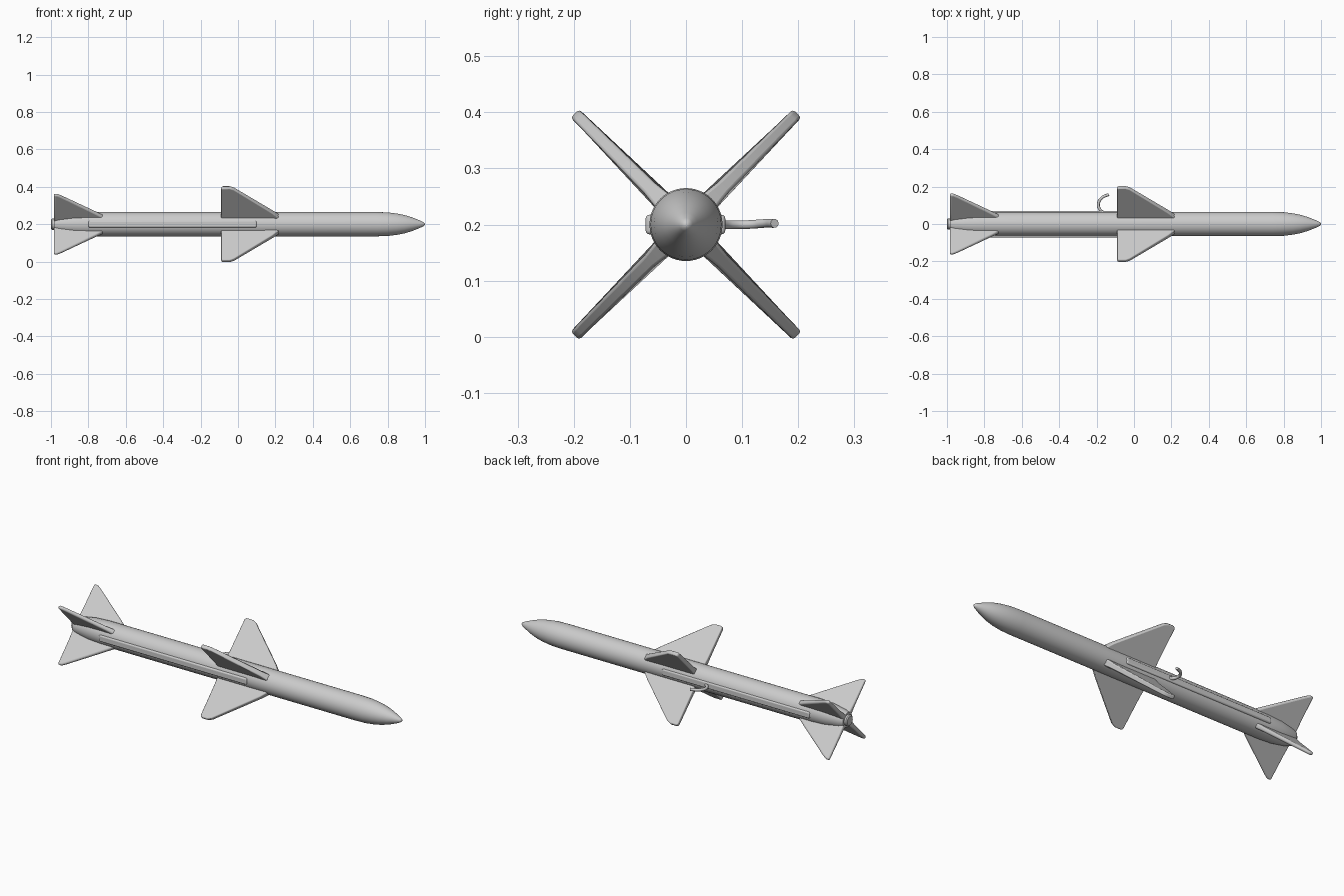
import bpy, bmesh, math
from mathutils import Matrix, Vector

if "Cube" in bpy.data.objects:
    bpy.data.objects.remove(bpy.data.objects["Cube"])

AXIS_Z = 0.2
grey = bpy.data.materials.new("light_grey")
grey.diffuse_color = (0.6, 0.6, 0.6, 1)
grey.use_nodes = True
grey.node_tree.nodes["Principled BSDF"].inputs["Base Color"].default_value = grey.diffuse_color


def finish(obj, angle=40):
    obj.data.materials.append(grey)
    bpy.ops.object.select_all(action='DESELECT')
    obj.select_set(True)
    bpy.context.view_layer.objects.active = obj
    bpy.ops.object.shade_smooth_by_angle(angle=math.radians(angle))


def mesh_object(name, bm):
    bmesh.ops.recalc_face_normals(bm, faces=bm.faces)
    mesh = bpy.data.meshes.new(name)
    bm.to_mesh(mesh)
    bm.free()
    obj = bpy.data.objects.new(name, mesh)
    bpy.context.collection.objects.link(obj)
    return obj


def lathe(name, profile, sides=48):
    """Revolve (x, radius) points about the long axis."""
    bm = bmesh.new()
    verts = [bm.verts.new((x, 0, r)) for x, r in profile]
    edges = [bm.edges.new(p) for p in zip(verts, verts[1:])]
    bmesh.ops.spin(bm, geom=verts + edges, cent=(0, 0, 0), axis=(1, 0, 0),
                   angle=2 * math.pi, steps=sides)
    bmesh.ops.remove_doubles(bm, verts=bm.verts, dist=1e-5)
    bm.transform(Matrix.Translation((0, 0, AXIS_Z)))
    obj = mesh_object(name, bm)
    finish(obj)


def fin(name, outline, turn):
    """Tapered plate from (x, radius, half thickness) points, turned about the axis."""
    bm = bmesh.new()
    sides = [[bm.verts.new((x, s * t, r)) for x, r, t in outline] for s in (-1, 1)]
    n = len(outline)
    for side in sides:
        bm.faces.new(side)
    for i in range(n):
        j = (i + 1) % n
        bm.faces.new((sides[0][i], sides[0][j], sides[1][j], sides[1][i]))
    bm.transform(Matrix.Translation((0, 0, AXIS_Z)) @ Matrix.Rotation(turn, 4, 'X'))
    obj = mesh_object(name, bm)
    bevel = obj.modifiers.new("rounded_edges", 'BEVEL')
    bevel.width = 0.008
    bevel.segments = 3
    finish(obj)


def tube(name, points, radius):
    curve = bpy.data.curves.new(name, 'CURVE')
    curve.dimensions = '3D'
    curve.bevel_depth = radius
    curve.bevel_resolution = 3
    curve.use_fill_caps = True
    spline = curve.splines.new('BEZIER')
    spline.bezier_points.add(len(points) - 1)
    for p, co in zip(spline.bezier_points, points):
        p.co = co
        p.handle_left_type = p.handle_right_type = 'AUTO'
    obj = bpy.data.objects.new(name, curve)
    bpy.context.collection.objects.link(obj)
    bpy.context.view_layer.objects.active = obj
    obj.select_set(True)
    bpy.ops.object.convert(target='MESH')
    finish(bpy.context.view_layer.objects.active)
    bpy.ops.object.select_all(action='DESELECT')


# Body with pointed nose and narrowed tail
lathe("body", [(-0.985, 0), (-0.985, 0.040), (-0.96, 0.048), (-0.88, 0.061), (-0.8, 0.065),
               (0.74, 0.065), (0.80, 0.063), (0.85, 0.057), (0.89, 0.049), (0.93, 0.037),
               (0.97, 0.021), (0.99, 0.012), (0.998, 0.006), (1.0, 0)])
# Exhaust stub
lathe("exhaust", [(-0.97, 0), (-0.97, 0.03), (-0.995, 0.03), (-1.0, 0.024), (-1.0, 0)], 24)

# Middle wings and tail fins, four of each in a cross
wing = [(-0.09, 0.04, 0.019), (-0.09, 0.095, 0.013), (-0.09, 0.272, 0.011),
        (-0.083, 0.280, 0.010), (-0.045, 0.280, 0.010), (-0.022, 0.270, 0.011),
        (0.185, 0.095, 0.013), (0.24, 0.04, 0.019)]
tail = [(-0.985, 0.03, 0.015), (-0.985, 0.09, 0.011), (-0.985, 0.226, 0.009),
        (-0.965, 0.226, 0.009), (-0.94, 0.211, 0.009), (-0.76, 0.09, 0.011),
        (-0.69, 0.04, 0.015)]
for i in range(4):
    turn = math.radians(45 + 90 * i)
    fin(f"wing_{i + 1}", wing, turn)
    fin(f"tail_fin_{i + 1}", tail, turn)

# Curved hook on the rear side of the body
tube("hook", [(-0.155, 0.055, 0.2), (-0.185, 0.082, 0.2), (-0.19, 0.11, 0.2),
              (-0.172, 0.14, 0.202), (-0.135, 0.158, 0.202)], 0.008)

# Shallow raised strips along both sides of the body
for name, y in (("front_strip", -0.062), ("rear_strip", 0.060)):
    bm = bmesh.new()
    bmesh.ops.create_cube(bm, size=1, matrix=Matrix.Translation((-0.35, y, AXIS_Z))
                          @ Matrix.Diagonal(Vector((0.9, 0.02, 0.035, 1))))
    strip = mesh_object(name, bm)
    mod = strip.modifiers.new("rounded_edges", 'BEVEL')
    mod.width = 0.007
    mod.segments = 3
    finish(strip)
